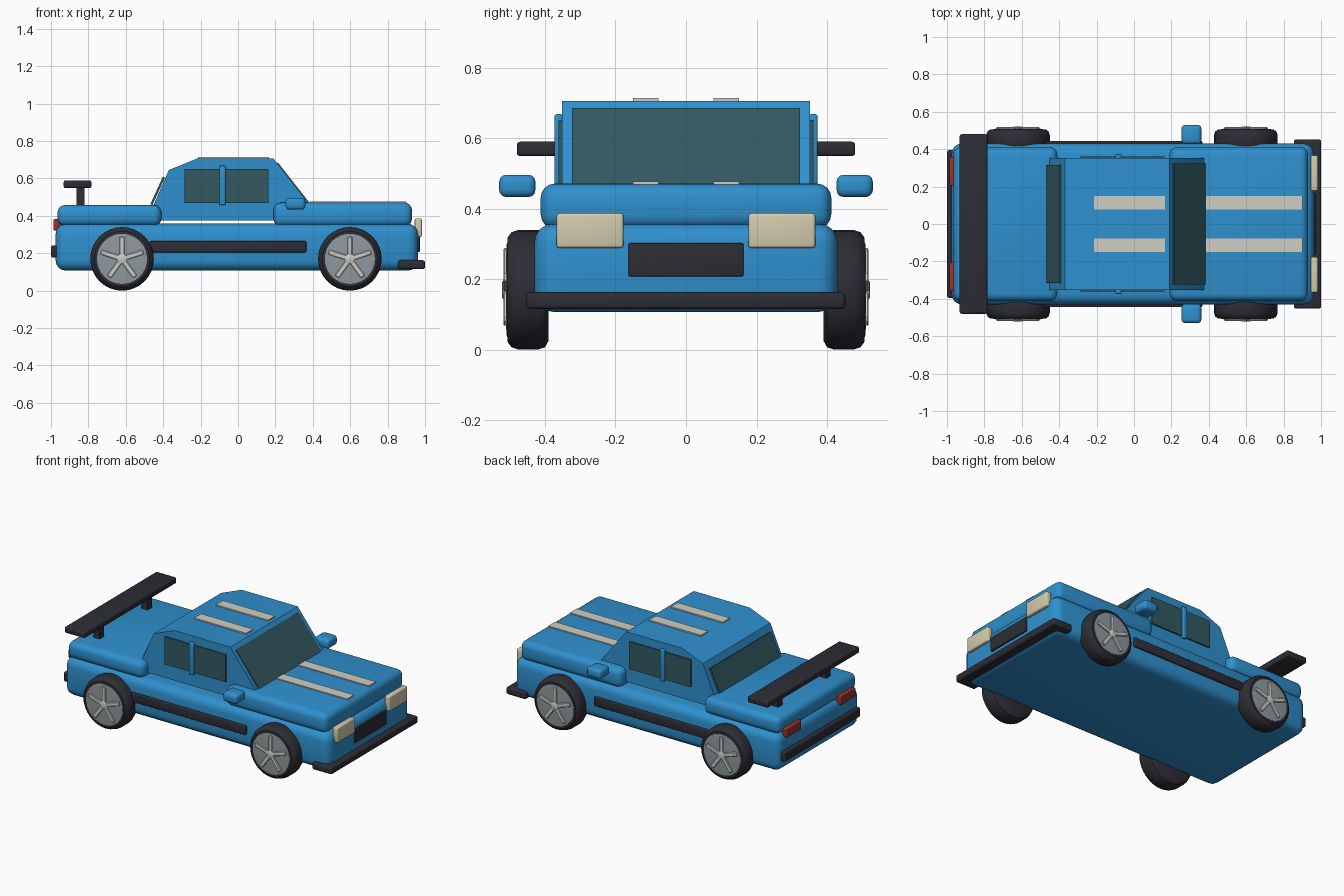
import bpy, bmesh, math
from mathutils import Matrix, Vector

if "Cube" in bpy.data.objects:
    bpy.data.objects.remove(bpy.data.objects["Cube"])


def material(name, rgb):
    m = bpy.data.materials.new(name)
    m.use_nodes = True
    m.diffuse_color = (*rgb, 1)
    m.node_tree.nodes["Principled BSDF"].inputs["Base Color"].default_value = (*rgb, 1)
    return m


PAINT = material("blue paint", (0.028, 0.28, 0.62))
BLACK = material("black trim", (0.026, 0.026, 0.036))
GLASS = material("tinted glass", (0.032, 0.1, 0.12))
CREAM = material("cream lamp", (0.65, 0.6, 0.42))
STRIPE = material("pale stripe", (0.62, 0.62, 0.56))
RIM = material("grey rim", (0.27, 0.32, 0.34))
SILVER = material("silver spoke", (0.6, 0.6, 0.57))
RED = material("red lamp", (0.35, 0.03, 0.025))


def finish(name, bm, mat):
    bmesh.ops.recalc_face_normals(bm, faces=bm.faces)
    mesh = bpy.data.meshes.new(name)
    bm.to_mesh(mesh)
    bm.free()
    mesh.materials.append(mat)
    mesh.polygons.foreach_set("use_smooth", [True] * len(mesh.polygons))
    mesh.set_sharp_from_angle(angle=math.radians(35))
    obj = bpy.data.objects.new(name, mesh)
    bpy.context.collection.objects.link(obj)
    return obj


def box(name, mat, x, y, z, bevel=0.0, segments=3, turn=None):
    """Bevelled box given its range on each axis, optionally turned by a matrix."""
    bm = bmesh.new()
    bmesh.ops.create_cube(bm, size=1)
    for v in bm.verts:
        v.co = Vector([(r[0] + r[1]) / 2 + c * (r[1] - r[0]) for c, r in zip(v.co, (x, y, z))])
    if bevel:
        bmesh.ops.bevel(bm, geom=bm.edges[:], offset=bevel, segments=segments,
                        profile=0.5, affect='EDGES', clamp_overlap=True)
    if turn:
        bm.transform(turn)
    return finish(name, bm, mat)


def pair(name, mat, x, y, z, bevel=0.0):
    """The same box on the left (+y) and right (-y) of the car."""
    box(name + "_a", mat, x, y, z, bevel)
    box(name + "_b", mat, x, (-y[1], -y[0]), z, bevel)


def prism(name, mat, profile, half_width):
    """Side profile in x and z, extruded across the car."""
    bm = bmesh.new()
    face = bm.faces.new([bm.verts.new((px, -half_width, pz)) for px, pz in profile])
    out = bmesh.ops.extrude_face_region(bm, geom=[face])
    moved = [v for v in out["geom"] if isinstance(v, bmesh.types.BMVert)]
    bmesh.ops.translate(bm, verts=moved, vec=(0, 2 * half_width, 0))
    return finish(name, bm, mat)


def pane(name, low, high, half_width, thick):
    """Thin glass plate lying on the slope between two side-view points."""
    (x0, z0), (x1, z1) = low, high
    length = math.hypot(x1 - x0, z1 - z0)
    turn = Matrix.Translation((x0, 0, z0)) @ Matrix.Rotation(-math.atan2(z1 - z0, x1 - x0), 4, 'Y')
    box(name, GLASS, (0, length), (-half_width, half_width), (-thick, thick), turn=turn)


def lathe(name, mat, profile, centre, side):
    """Spin a radius and depth profile round the axle."""
    bm = bmesh.new()
    verts = [bm.verts.new((r, d, 0)) for r, d in profile]
    edges = [bm.edges.new(e) for e in zip(verts, verts[1:])]
    bmesh.ops.spin(bm, geom=verts + edges, cent=(0, 0, 0), axis=(0, 1, 0),
                   angle=math.tau, steps=32)
    bmesh.ops.remove_doubles(bm, verts=bm.verts, dist=0.0001)
    bm.transform(Matrix.Translation(centre) @ Matrix.Diagonal((1, side, 1, 1)))
    return finish(name, bm, mat)


# Body shell
box("lower_body", PAINT, (-0.975, 0.962), (-0.43, 0.43), (0.107, 0.358), 0.055, 4)
box("hood", PAINT, (0.19, 0.93), (-0.412, 0.412), (0.343, 0.471), 0.04, 4)
box("trunk", PAINT, (-0.965, -0.41), (-0.412, 0.412), (0.346, 0.458), 0.04, 4)
prism("cabin", PAINT, [(-0.48, 0.376), (0.4, 0.376), (0.375, 0.47), (0.19, 0.706),
                       (-0.22, 0.706), (-0.37, 0.645), (-0.455, 0.45)], 0.352)

# Glass and pillars
pane("windshield", (0.381, 0.465), (0.21, 0.683), 0.324, 0.004)
pane("rear_window", (-0.463, 0.46), (-0.396, 0.607), 0.316, 0.006)
pair("side_window", GLASS, (-0.285, 0.162), (0.345, 0.361), (0.47, 0.651))
pair("window_pillar", PAINT, (-0.1, -0.067), (0.35, 0.373), (0.458, 0.668), 0.006)

# Stripes
pair("roof_stripe", STRIPE, (-0.215, 0.165), (0.078, 0.15), (0.703, 0.714))
pair("hood_stripe", STRIPE, (0.385, 0.902), (0.078, 0.15), (0.467, 0.477))

# Mirrors and side trim
pair("mirror", PAINT, (0.254, 0.36), (0.427, 0.53), (0.433, 0.496), 0.02)
pair("side_trim", BLACK, (-0.47, 0.365), (0.42, 0.445), (0.205, 0.265), 0.006)

# Front end
box("front_bumper", BLACK, (0.855, 1.0), (-0.452, 0.452), (0.115, 0.163), 0.012)
box("grille", BLACK, (0.945, 0.973), (-0.163, 0.163), (0.208, 0.302), 0.004)
pair("headlight", CREAM, (0.945, 0.983), (0.177, 0.367), (0.288, 0.387), 0.009)

# Rear end
box("rear_bumper", BLACK, (-1.0, -0.95), (-0.395, 0.395), (0.177, 0.242), 0.012)
pair("tail_light", RED, (-0.987, -0.95), (0.205, 0.36), (0.322, 0.382), 0.006)
box("spoiler_wing", BLACK, (-0.932, -0.784), (-0.48, 0.48), (0.549, 0.59), 0.01)
pair("spoiler_strut", BLACK, (-0.864, -0.82), (0.228, 0.272), (0.45, 0.56))

# Wheels
TYRE = [(0, 0.39), (0.145, 0.39), (0.163, 0.4), (0.17, 0.42), (0.17, 0.475),
        (0.163, 0.495), (0.148, 0.506), (0.134, 0.506), (0.128, 0.495), (0, 0.495)]
DISC = [(0.134, 0.49), (0.134, 0.508), (0.1, 0.511), (0, 0.511)]
HUB = [(0.026, 0.5), (0.026, 0.519), (0.02, 0.522), (0, 0.522)]
for end, wx in (("front", 0.598), ("rear", -0.62)):
    for label, side in (("left", 1), ("right", -1)):
        tag = f"{end}_{label}"
        centre = Vector((wx, 0, 0.17))
        lathe(tag + "_tyre", BLACK, TYRE, centre, side)
        lathe(tag + "_rim", RIM, DISC, centre, side)
        lathe(tag + "_hub", SILVER, HUB, centre, side)
        for i in range(5):
            turn = Matrix.Translation(centre) @ Matrix.Rotation(math.tau * i / 5, 4, 'Y')
            depth = sorted((side * 0.5, side * 0.518))
            box(f"{tag}_spoke_{i}", SILVER, (-0.013, 0.013), depth, (0.015, 0.118),
                0.003, 1, turn)
